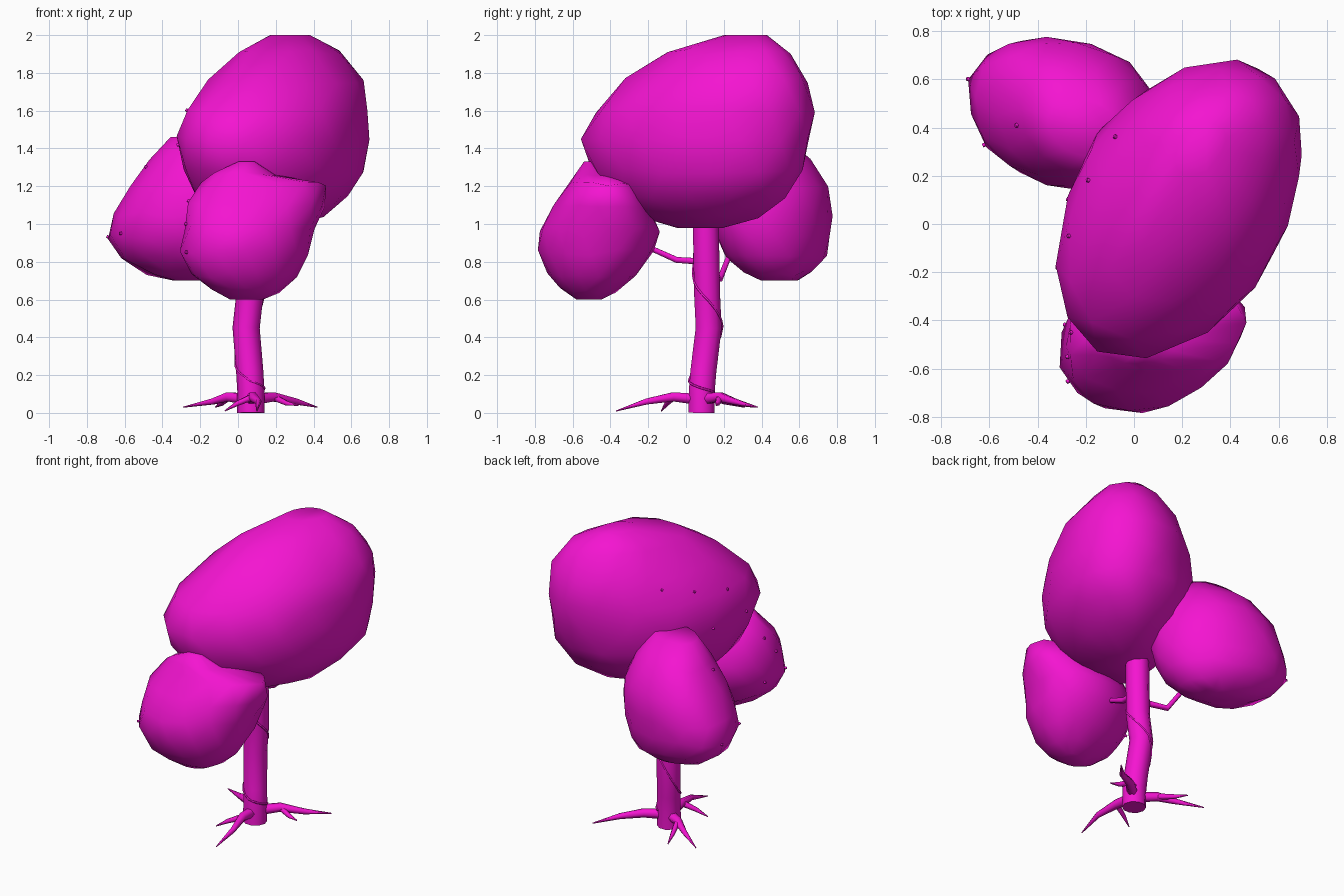
import bpy, bmesh, math, random
from mathutils import Vector

if "Cube" in bpy.data.objects:
    bpy.data.objects.remove(bpy.data.objects["Cube"])

random.seed(4)
mat = bpy.data.materials.new("magenta")
mat.diffuse_color = (0.91, 0.007, 0.64, 1)
mat.use_nodes = True
mat.node_tree.nodes["Principled BSDF"].inputs["Base Color"].default_value = mat.diffuse_color


def add_mesh(name, mesh, smooth=True):
    ob = bpy.data.objects.new(name, mesh)
    bpy.context.collection.objects.link(ob)
    mesh.materials.clear()
    mesh.materials.append(mat)
    for p in mesh.polygons:
        p.use_smooth = smooth
    return ob


def tube(name, points, sides_res=2):
    """Swept round tube through (x, y, z, radius) points."""
    cu = bpy.data.curves.new(name, 'CURVE')
    cu.dimensions = '3D'
    cu.bevel_depth = 1.0
    cu.bevel_resolution = sides_res
    cu.use_fill_caps = True
    sp = cu.splines.new('POLY')
    sp.points.add(len(points) - 1)
    for sp_pt, (x, y, z, r) in zip(sp.points, points):
        sp_pt.co = (x, y, z, 1)
        sp_pt.radius = r
    tmp = bpy.data.objects.new("tmp", cu)
    bpy.context.collection.objects.link(tmp)
    bpy.context.view_layer.update()
    dg = bpy.context.evaluated_depsgraph_get()
    mesh = bpy.data.meshes.new_from_object(tmp.evaluated_get(dg))
    bpy.data.objects.remove(tmp)
    return add_mesh(name, mesh)


def foliage(name, rings, skew, power=1.0, lump=0.03, n=14):
    """Lumpy closed loft; each ring is (z, xmin, xmax, ymin, ymax).
    skew tilts the plan ellipse, power below 1 makes it fuller."""
    def full(v):
        return math.copysign(abs(v) ** power, v)
    bm = bmesh.new()
    loops = []
    for i, (z, x0, x1, y0, y1) in enumerate(rings):
        end = i in (0, len(rings) - 1)
        loop = []
        for k in range(n):
            t = 2 * math.pi * (k + 0.5 * (i % 2)) / n
            j = 1 + random.uniform(-lump, lump)
            x = (x0 + x1) / 2 + (x1 - x0) / 2 * j * full(math.cos(t))
            y = (y0 + y1) / 2 + (y1 - y0) / 2 * j * full(math.sin(t + skew))
            dz = 0 if end else random.uniform(-0.015, 0.015)
            loop.append(bm.verts.new((x, y, z + dz)))
        loops.append(loop)
    for i, (a, b) in enumerate(zip(loops, loops[1:])):
        for k in range(n):
            m = (k + 1) % n
            if i % 2 == 0:
                bm.faces.new((a[k], a[m], b[k]))
                bm.faces.new((a[m], b[m], b[k]))
            else:
                bm.faces.new((a[k], a[m], b[m]))
                bm.faces.new((a[k], b[m], b[k]))
    bm.faces.new(loops[0])
    bm.faces.new(loops[-1])
    bmesh.ops.recalc_face_normals(bm, faces=bm.faces)
    mesh = bpy.data.meshes.new(name)
    bm.to_mesh(mesh)
    bm.free()
    return add_mesh(name, mesh)


# three leaf masses
crown = foliage("crown_foliage", [
    (0.98, 0.03, 0.24, -0.05, 0.20), (1.04, -0.12, 0.46, -0.25, 0.38),
    (1.15, -0.22, 0.58, -0.41, 0.54), (1.28, -0.29, 0.68, -0.50, 0.63),
    (1.45, -0.33, 0.69, -0.55, 0.66), (1.60, -0.27, 0.69, -0.48, 0.69),
    (1.76, -0.15, 0.66, -0.32, 0.64), (1.91, 0.00, 0.54, -0.11, 0.55),
    (2.00, 0.17, 0.38, 0.20, 0.43)], 0.36, 0.93, 0.02)
front = foliage("front_foliage", [
    (0.60, -0.04, 0.13, -0.58, -0.45), (0.65, -0.14, 0.22, -0.67, -0.37),
    (0.73, -0.25, 0.31, -0.73, -0.27), (0.85, -0.31, 0.38, -0.78, -0.17),
    (0.97, -0.29, 0.41, -0.78, -0.14), (1.10, -0.27, 0.46, -0.70, -0.19),
    (1.21, -0.19, 0.46, -0.62, -0.26), (1.26, -0.13, 0.20, -0.58, -0.36),
    (1.33, 0.00, 0.09, -0.54, -0.48)], 0.15, 0.95, 0.025)
back = foliage("back_foliage", [
    (0.70, -0.34, -0.12, 0.40, 0.59), (0.74, -0.49, -0.01, 0.30, 0.67),
    (0.82, -0.62, 0.07, 0.21, 0.75), (0.93, -0.69, 0.11, 0.16, 0.77),
    (1.05, -0.66, 0.12, 0.13, 0.78), (1.20, -0.58, 0.10, 0.15, 0.76),
    (1.34, -0.47, 0.04, 0.20, 0.66), (1.46, -0.36, -0.06, 0.28, 0.52)],
    -0.2, 0.95, 0.02)

# bent trunk
TRUNK = [(0.068, 0.082, 0), (0.068, 0.084, 0.12), (0.062, 0.092, 0.22),
         (0.043, 0.12, 0.45), (0.062, 0.112, 0.62), (0.063, 0.102, 1.15)]
tube("trunk", [(*p, 0.072) for p in TRUNK], 3)

# branches into the lower leaf masses
tube("front_branch", [(0.05, 0.10, 0.80, 0.02), (0.04, -0.05, 0.81, 0.018),
                      (0.03, -0.25, 0.90, 0.015)], 1)
tube("back_branch", [(0.05, 0.11, 0.73, 0.02), (-0.11, 0.18, 0.71, 0.018),
                     (-0.20, 0.24, 0.86, 0.015)], 1)

# three tapering roots, each with a fork
ROOTS = [((-0.29, 0.31, 0.03), (-0.12, 0.36, 0.03)),
         ((0.42, 0.38, 0.03), (0.32, 0.16, 0.04)),
         ((0.10, -0.37, 0.01), (-0.07, -0.13, 0.01))]
base = Vector((0.068, 0.08, 0.07))
for i, (tip, fork) in enumerate(ROOTS):
    tip, fork = Vector(tip), Vector(fork)
    knee = base.lerp(tip, 0.33)
    knee.z = 0.085
    mid = base.lerp(tip, 0.62) + Vector((0.02, -0.01, 0))
    mid.z = 0.06
    tube(f"root_{i + 1}", [(*base, 0.034), (*knee, 0.028), (*mid, 0.018), (*tip, 0.003)], 1)
    bend = knee.lerp(fork, 0.55)
    bend.z = 0.05
    tube(f"root_fork_{i + 1}", [(*knee, 0.02), (*bend, 0.014), (*fork, 0.003)], 1)


def trunk_centre(z):
    for a, b in zip(TRUNK, TRUNK[1:]):
        if z <= b[2]:
            return Vector(a).lerp(Vector(b), (z - a[2]) / (b[2] - a[2]))


# thin vine winding up the trunk: (angle, height) keys
KEYS = [(60, 0.11), (0, 0.13), (-90, 0.17), (-180, 0.25), (-270, 0.46),
        (-360, 0.60), (-450, 0.72), (-480, 0.86), (-500, 1.05)]
vine = []
for (a0, z0), (a1, z1) in zip(KEYS, KEYS[1:]):
    for s in range(4):
        a = math.radians(a0 + (a1 - a0) * s / 4)
        z = z0 + (z1 - z0) * s / 4
        c = trunk_centre(z)
        vine.append((c.x + 0.073 * math.cos(a), c.y + 0.073 * math.sin(a), z, 0.006))
tube("vine", vine, 0)

# tiny buds on the left-hand side of the leaf masses
BUDS = [(crown, [(-0.18, 1.42), (-0.05, 1.6), (0.18, 1.65), (0.36, 1.7), (0.1, 1.4)]),
        (front, [(-0.65, 0.85), (-0.55, 1.0), (-0.42, 0.85), (-0.45, 1.12)]),
        (back, [(0.6, 0.93), (0.33, 0.95), (0.41, 1.3)])]
count = 0
for ob, spots in BUDS:
    for y, z in spots:
        hit, loc, nor, _ = ob.ray_cast(Vector((-3, y, z)), Vector((1, 0, 0)))
        if hit:
            count += 1
            a, b = loc - nor * 0.01, loc + nor * 0.012
            tube(f"bud_{count}", [(*a, 0.01), (*b, 0.008)], 0)
